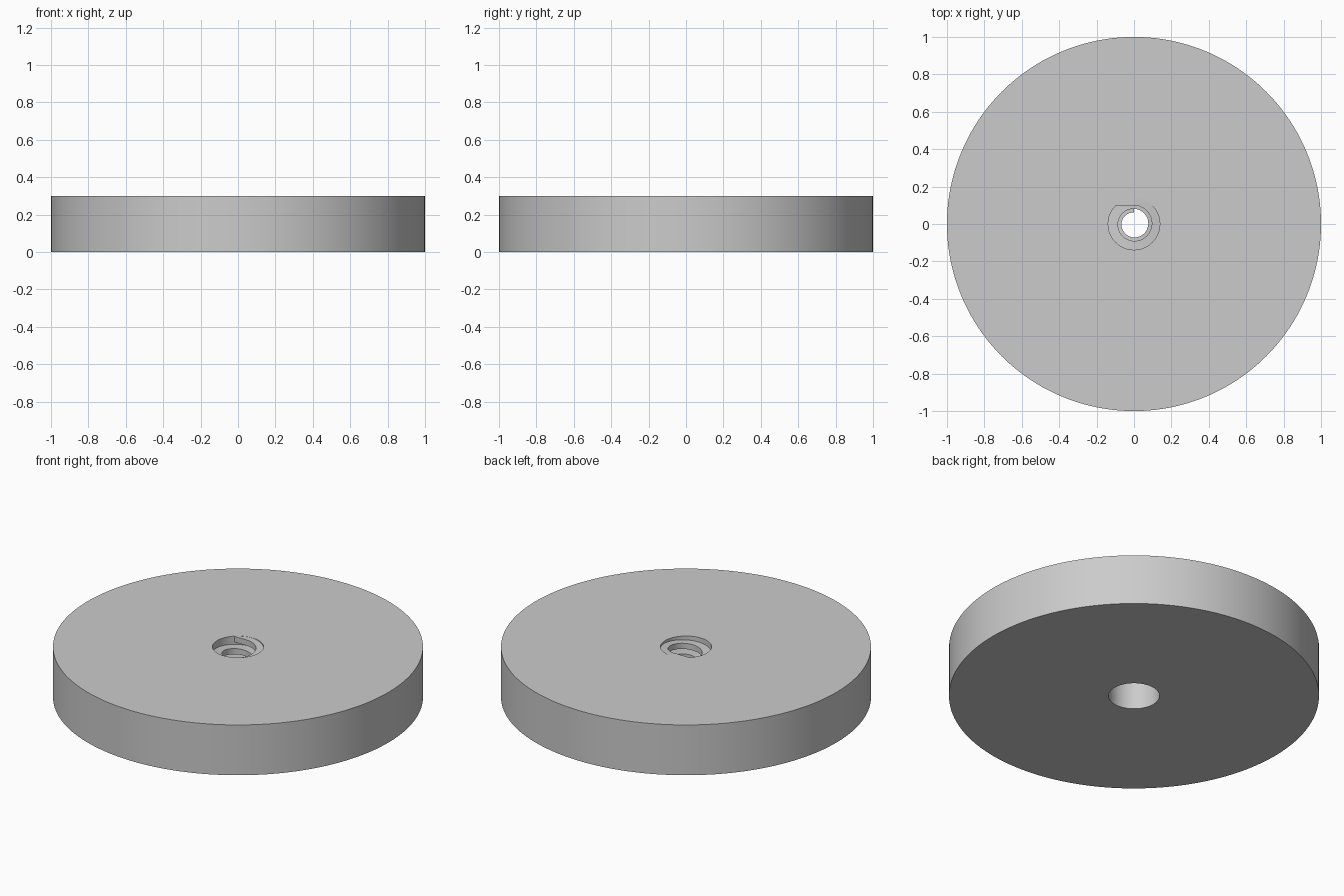
import bpy, bmesh
from math import cos, sin, pi

if "Cube" in bpy.data.objects:
    bpy.data.objects.remove(bpy.data.objects["Cube"])

R, HOLE, H = 1.0, 0.138, 0.30


def loft(name, sections, closed):
    """Skin a list of equal quad cross-sections, capped unless closed."""
    bm = bmesh.new()
    rings = [[bm.verts.new(p) for p in s] for s in sections]
    n = len(rings)
    for i in range(n if closed else n - 1):
        a, b = rings[i], rings[(i + 1) % n]
        for j in range(4):
            k = (j + 1) % 4
            bm.faces.new((a[j], a[k], b[k], b[j]))
    if not closed:
        bm.faces.new(rings[0])
        bm.faces.new(rings[-1])
    bmesh.ops.recalc_face_normals(bm, faces=bm.faces)
    me = bpy.data.meshes.new(name)
    bm.to_mesh(me)
    bm.free()
    ob = bpy.data.objects.new(name, me)
    bpy.context.collection.objects.link(ob)
    bpy.context.view_layer.objects.active = ob
    ob.select_set(True)
    bpy.ops.object.shade_smooth_by_angle(angle=pi / 6)
    ob.select_set(False)
    return ob


def section(angle, inner, outer, low, high):
    c, s = cos(angle), sin(angle)
    return [(r * c, r * s, z) for r, z in
            ((inner, low), (outer, low), (outer, high), (inner, high))]


# Round plate with a straight through hole
N = 160
loft("round_plate", [section(2 * pi * i / N, HOLE, R, 0, H) for i in range(N)], True)

# Tapering spiral thread inside the upper part of the hole
TURNS, STEPS, PITCH, THICK = 2.0, 128, 0.055, 0.034
TOP = H - 0.001
secs = []
# straight tangential lead-in that runs out at the hole wall
for i in range(10):
    a = pi / 4 * (0.96 - 0.96 * i / 10)
    secs.append(section(pi / 2 + a, min(0.1 / cos(a), HOLE - 0.001),
                        HOLE + 0.004, TOP - THICK, TOP))
# helix descending clockwise
for i in range(STEPS + 1):
    t = TURNS * i / STEPS
    top = TOP - PITCH * t
    secs.append(section(pi / 2 - 2 * pi * t, 0.1 - 0.019 * t,
                        HOLE + 0.004, top - THICK, top))
loft("spiral_thread", secs, False)
